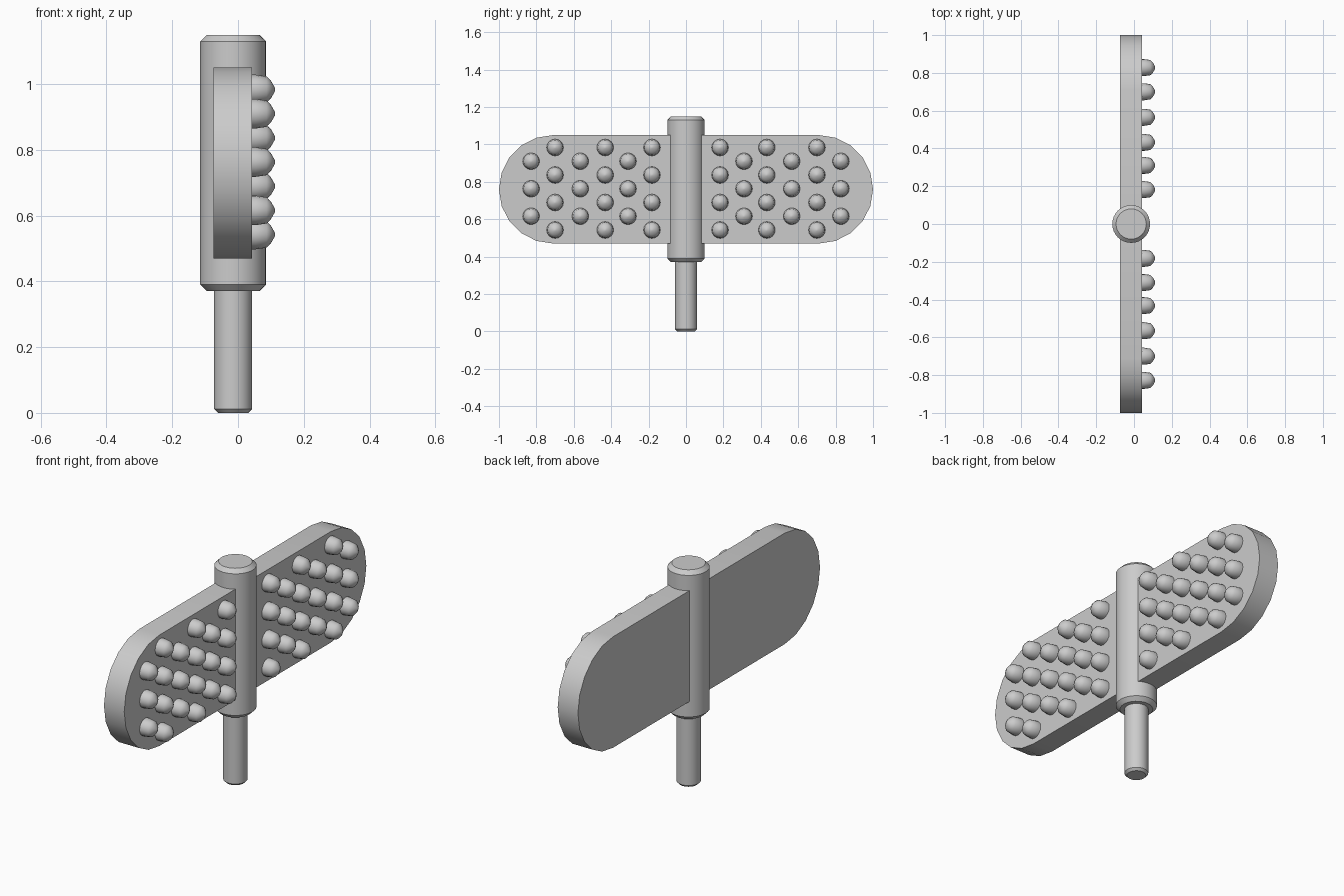
import bpy
import bmesh
import math

cube = bpy.data.objects.get("Cube")
if cube:
    bpy.data.objects.remove(cube, do_unlink=True)

grey = bpy.data.materials.new("light_grey")
grey.use_nodes = True
grey.diffuse_color = (0.6, 0.6, 0.6, 1)
grey.node_tree.nodes["Principled BSDF"].inputs["Base Color"].default_value = (0.6, 0.6, 0.6, 1)

AXIS_X = -0.015              # centre line of the post
BACK_X, FACE_X = -0.075, 0.042   # plate thickness
MID_Z, END_R = 0.76, 0.29    # plate centre height and end radius


def finish(name, bm, angle=40):
    bmesh.ops.recalc_face_normals(bm, faces=bm.faces)
    mesh = bpy.data.meshes.new(name)
    bm.to_mesh(mesh)
    bm.free()
    mesh.materials.append(grey)
    obj = bpy.data.objects.new(name, mesh)
    bpy.context.collection.objects.link(obj)
    bpy.ops.object.select_all(action='DESELECT')
    obj.select_set(True)
    bpy.context.view_layer.objects.active = obj
    bpy.ops.object.shade_smooth_by_angle(angle=math.radians(angle))
    return obj


def lathe(bm, profile, sides, place):
    """Sweep (radius, height) pairs round an axis; place() maps local to world."""
    rings = []
    for r, h in profile:
        rings.append([bm.verts.new(place(r * math.cos(a), r * math.sin(a), h))
                      for a in (math.tau * i / sides for i in range(sides))])
    for low, high in zip(rings, rings[1:]):
        for i in range(sides):
            j = (i + 1) % sides
            bm.faces.new((low[i], low[j], high[j], high[i]))
    bm.faces.new(rings[0])
    bm.faces.new(rings[-1])


def post(name, radius, bottom, top, chamfer_low, chamfer_high):
    bm = bmesh.new()
    profile = [(radius - chamfer_low, bottom), (radius, bottom + chamfer_low),
               (radius, top - chamfer_high), (radius - chamfer_high, top)]
    lathe(bm, profile, 32, lambda x, y, z: (AXIS_X + x, y, z))
    finish(name, bm, 30)


# Central post: thick barrel over a thin pin
post("barrel", 0.1, 0.37, 1.15, 0.02, 0.02)
post("pin", 0.058, 0.0, 0.39, 0.012, 0.012)

# Long plate with rounded ends, passing through the barrel
bm = bmesh.new()
outline = []
for side in (1, -1):
    for i in range(11):
        a = side * math.pi / 2 - math.pi * i / 10
        outline.append(((1 - END_R) * side + END_R * math.cos(a),
                        MID_Z + END_R * math.sin(a)))
back = bm.faces.new([bm.verts.new((BACK_X, y, z)) for y, z in outline])
extruded = bmesh.ops.extrude_face_region(bm, geom=[back], use_keep_orig=True)
front = [v for v in extruded["geom"] if isinstance(v, bmesh.types.BMVert)]
bmesh.ops.translate(bm, verts=front, vec=(FACE_X - BACK_X, 0, 0))
finish("plate", bm)

# Staggered studs on one face, mirrored on both wings
bm = bmesh.new()
stud = [(0.045, -0.005), (0.045, 0.012), (0.04, 0.045), (0.027, 0.058), (0.006, 0.07)]
for column, y in enumerate((0.182, 0.31, 0.432, 0.565, 0.70, 0.828)):
    count = 3 if column % 2 else 4
    for row in range(count):
        z = MID_Z + 0.003 + 0.147 * (row - (count - 1) / 2)
        for side in (1, -1):
            lathe(bm, stud, 16,
                  lambda u, v, h: (FACE_X + h, side * y + u, z + v))
finish("studs", bm, 60)
